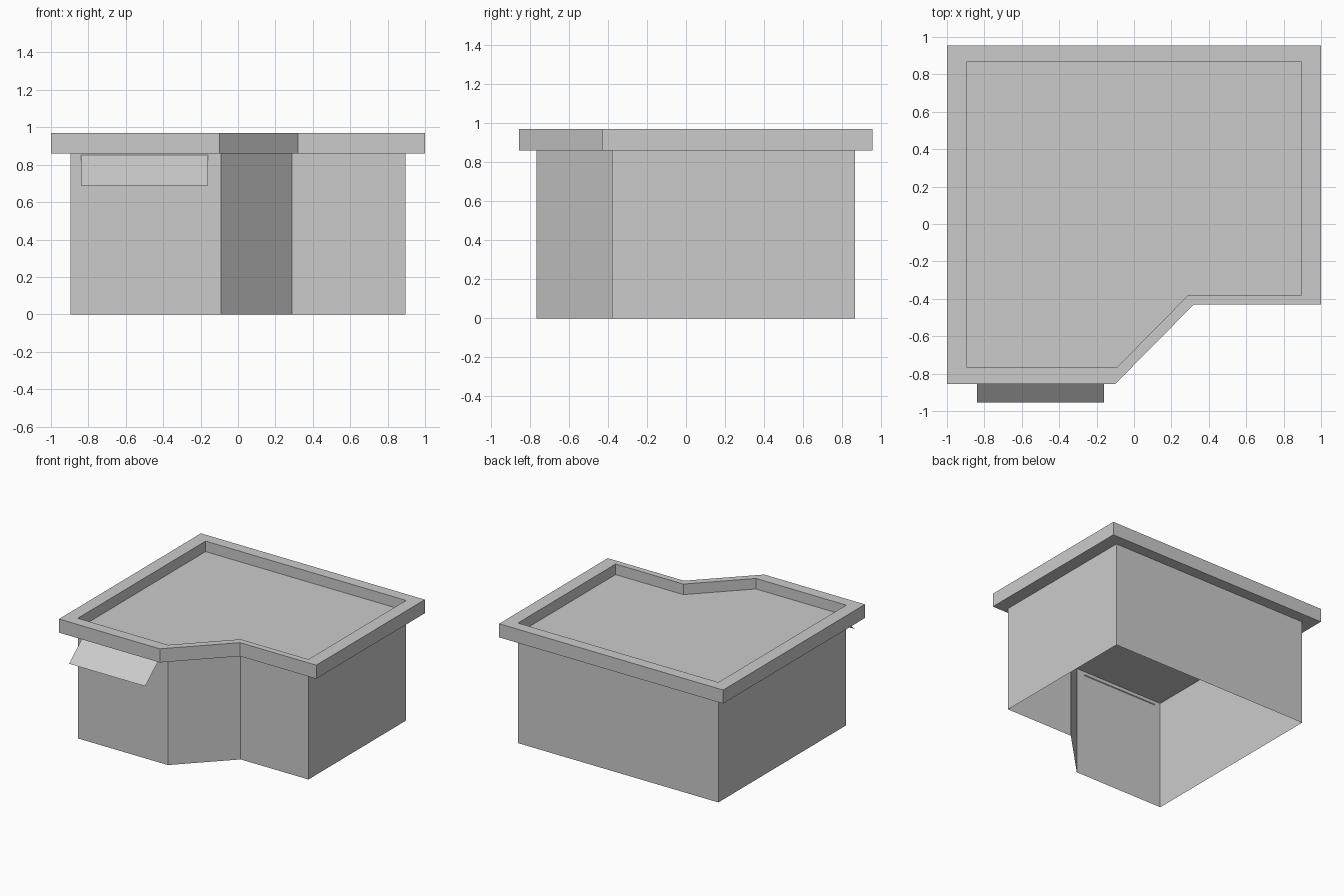
import bpy
import bmesh

cube = bpy.data.objects.get("Cube")
if cube:
    bpy.data.objects.remove(cube, do_unlink=True)

grey = bpy.data.materials.new("plain_grey")
grey.use_nodes = True
colour = (0.6, 0.6, 0.6, 1)
grey.diffuse_color = colour
grey.node_tree.nodes["Principled BSDF"].inputs["Base Color"].default_value = colour

# Footprints, counter-clockwise from the front right corner
WALL = [(-0.895, -0.765), (-0.09, -0.765), (0.29, -0.38),
        (0.895, -0.38), (0.895, 0.865), (-0.895, 0.865)]
RIM = [(-1, -0.855), (-0.1, -0.855), (0.32, -0.43),
       (1, -0.43), (1, 0.955), (-1, 0.955)]
EAVES, ROOF, TOP = 0.86, 0.885, 0.97


def finish(name, bm):
    mesh = bpy.data.meshes.new(name)
    bm.to_mesh(mesh)
    bm.free()
    mesh.materials.append(grey)
    obj = bpy.data.objects.new(name, mesh)
    bpy.context.collection.objects.link(obj)
    return obj


def loop(bm, outline, z):
    return [bm.verts.new((x, y, z)) for x, y in outline]


def bridge(bm, a, b):
    """Join two closed loops with quads."""
    for i in range(len(a)):
        j = (i + 1) % len(a)
        bm.faces.new((a[i], a[j], b[j], b[i]))


# Outer walls, open underneath
bm = bmesh.new()
bridge(bm, loop(bm, WALL, 0), loop(bm, WALL, EAVES))
finish("walls", bm)

# Overhanging parapet ring
bm = bmesh.new()
rings = [loop(bm, RIM, EAVES), loop(bm, RIM, TOP),
         loop(bm, WALL, TOP), loop(bm, WALL, EAVES)]
for k in range(4):
    bridge(bm, rings[k], rings[(k + 1) % 4])
finish("parapet", bm)

# Sunken flat roof
bm = bmesh.new()
bm.faces.new(loop(bm, WALL, ROOF))
finish("roof", bm)

# Sloping awning sheet over the front
bm = bmesh.new()
corners = [(-0.84, -0.955, 0.69), (-0.16, -0.955, 0.69),
           (-0.16, -0.76, 0.855), (-0.84, -0.76, 0.855)]
bm.faces.new([bm.verts.new(c) for c in corners])
finish("awning", bm)
